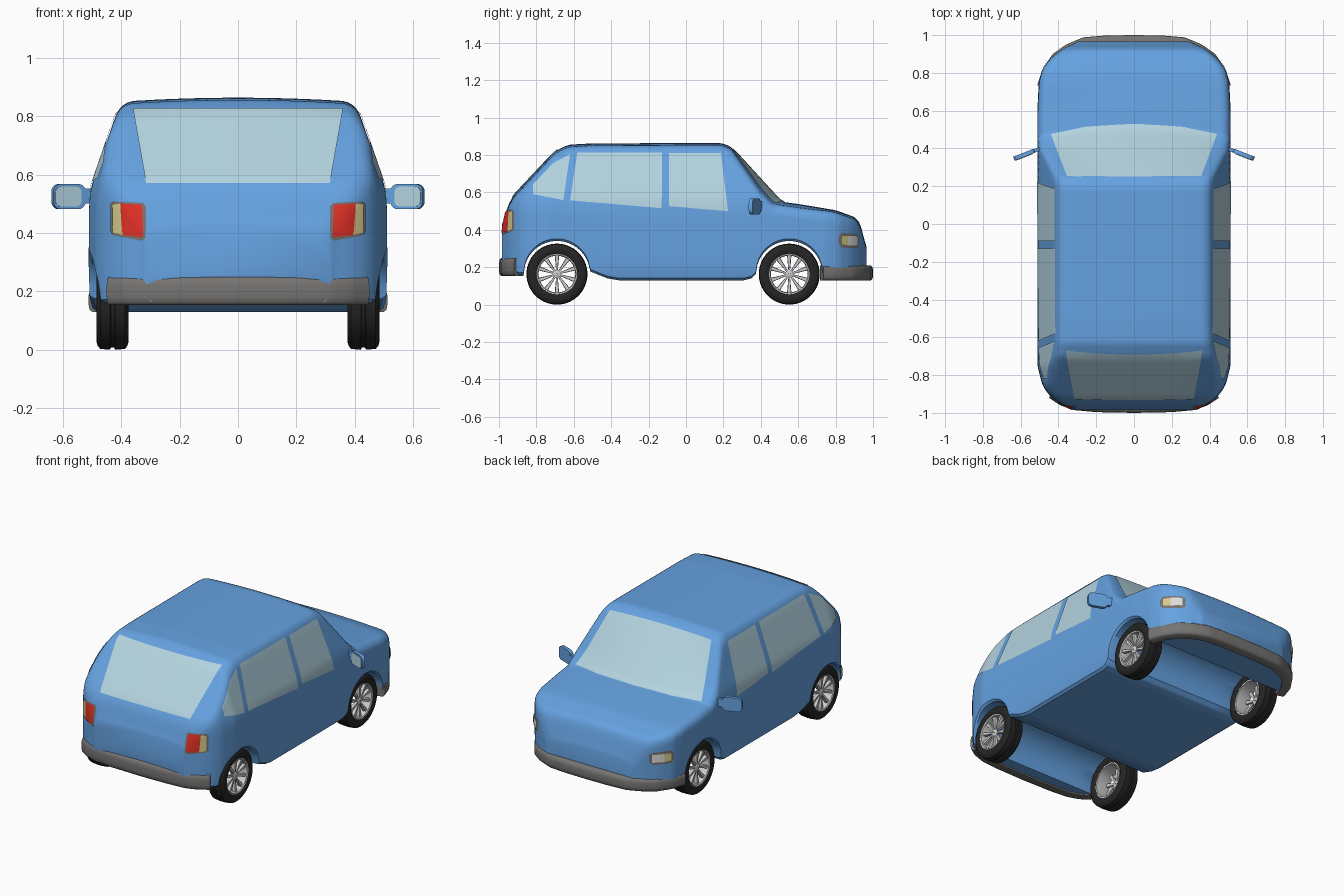
import bpy, bmesh, math
from mathutils import Vector, Matrix
from mathutils.bvhtree import BVHTree

if "Cube" in bpy.data.objects:
    bpy.data.objects.remove(bpy.data.objects["Cube"])


def material(name, r, g, b):
    m = bpy.data.materials.new(name)
    m.diffuse_color = (r, g, b, 1)
    m.use_nodes = True
    m.node_tree.nodes["Principled BSDF"].inputs["Base Color"].default_value = m.diffuse_color
    return m


BLUE = material("blue_paint", 0.13, 0.36, 0.75)
GLASS = material("pale_glass", 0.45, 0.65, 0.74)
GREY = material("grey_plastic", 0.18, 0.175, 0.17)
RED = material("red_lens", 0.75, 0.03, 0.02)
CREAM = material("cream_lens", 0.66, 0.58, 0.24)
WHITE = material("white_lens", 0.72, 0.72, 0.72)
TYRE = material("black_rubber", 0.018, 0.018, 0.018)
SILVER = material("silver_rim", 0.62, 0.62, 0.62)


def finish(name, bm, mat, angle=35, recalc=True):
    if recalc:
        bmesh.ops.recalc_face_normals(bm, faces=bm.faces[:])
    me = bpy.data.meshes.new(name)
    bm.to_mesh(me)
    bm.free()
    me.materials.append(mat)
    me.shade_smooth()
    me.set_sharp_from_angle(angle=math.radians(angle))
    ob = bpy.data.objects.new(name, me)
    bpy.context.collection.objects.link(ob)
    return ob


def interp(table, x):
    if x <= table[0][0]:
        return table[0][1]
    for (x0, y0), (x1, y1) in zip(table, table[1:]):
        if x <= x1:
            return y0 + (y1 - y0) * (x - x0) / (x1 - x0)
    return table[-1][1]


def soft(table, x, d=0.012):
    return sum(interp(table, x + k * d) for k in (-1.5, -1, -.5, 0, .5, 1, 1.5)) / 7


def bridge(bm, rings, close_ring=True, close_path=False):
    n = len(rings[0])
    pairs = list(zip(rings, rings[1:])) + ([(rings[-1], rings[0])] if close_path else [])
    for a, b in pairs:
        for i in range(n if close_ring else n - 1):
            j = (i + 1) % n
            bm.faces.new((a[i], a[j], b[j], b[i]))


# Body: cross-sections lofted along y; roof line, floor line and widths from short tables
TOP = [(-.985, .40), (-.965, .50), (-.93, .575), (-.70, .82), (-.63, .855), (-.5, .862), (.19, .864),
       (.24, .845), (.51, .55), (.6, .538), (.8, .505), (.91, .465), (.94, .42), (.955, .34), (.965, .28)]
FLOOR = [(-.985, .165), (-.87, .16), (-.52, .18), (-.47, .16), (-.42, .14), (-.36, .13), (.31, .13),
         (.35, .14), (.38, .17), (.72, .165), (.75, .14), (.965, .135)]
WIDTH = [(.12, .49), (.17, .508), (.3, .512), (.5, .51), (.56, .503), (.80, .42), (.87, .396)]
PLAN = [(-.985, .58), (-.97, .68), (-.94, .80), (-.9, .89), (-.85, .95), (-.75, 1), (.6, 1), (.75, .985),
        (.82, .95), (.88, .86), (.92, .76), (.95, .66), (.965, .55)]
SWEEP = [(.25, 0), (.4, .055), (.6, .055), (.75, 0)]
AXLES, WHEEL_Z, ARCH = (-.69, .552), .163, .177


def floor_z(y):
    z = interp(FLOOR, y)
    for a in AXLES:
        if abs(y - a) < ARCH:
            z = max(z, WHEEL_Z + math.sqrt(ARCH ** 2 - (y - a) ** 2))
    return z


def half_section(y):
    plan, zb = soft(PLAN, y), floor_z(y)

    def width(z):
        return soft(WIDTH, z) * plan

    def top(q):
        return soft(TOP, y + interp(SWEEP, y) * q * q) - .014 * q * q
    zt = max(top(.93), zb + .06)
    r = min(.055, .4 * (zt - zb))
    we = width(zt)
    pts = [(we * 0, top(0))]
    pts += [((we - r) * i / 8, top((1 - r / we) * i / 8)) for i in range(1, 9)]
    a, c, e = Vector(pts[-1]), Vector((we, zt)), Vector((width(zt - r), zt - r))
    for i in range(1, 7):
        t = i / 6
        p = a * (1 - t) ** 2 + c * 2 * t * (1 - t) + e * t * t
        pts.append((p.x, p.y))
    z0, z1 = zt - r, zb + .012
    pts += [(width(z0 + (z1 - z0) * i / 14), z0 + (z1 - z0) * i / 14) for i in range(1, 15)]
    wb = width(zb) - .012
    pts += [(wb, zb), (wb * .6, zb), (0, zb)]
    return pts


bm = bmesh.new()
rings = []
N = 300
for k in range(N + 1):
    y = -.985 + 1.95 * k / N
    h = half_section(y)
    loop = h + [(-x, z) for x, z in h[-2:0:-1]]
    rings.append([bm.verts.new((x, y, z)) for x, z in loop])
bridge(bm, rings)
bm.faces.new(rings[0])
bm.faces.new(rings[-1])
bmesh.ops.recalc_face_normals(bm, faces=bm.faces[:])
bvh = BVHTree.FromBMesh(bm)
finish("car_body", bm, BLUE)


def along(poly, u):
    """Point at fraction u of a polyline's length."""
    pts = [Vector(p) for p in poly]
    lens = [(b - a).length for a, b in zip(pts, pts[1:])]
    d = u * sum(lens)
    for a, b, l in zip(pts, pts[1:], lens):
        if d <= l + 1e-9:
            return a.lerp(b, d / l)
        d -= l
    return pts[-1]


def patch(name, mat, low, high, axis, sign=1, lift=.004, nu=20, nv=14):
    """Thin plate between two outline curves, projected on the body along one axis."""
    bm = bmesh.new()
    rows, normal = [], None
    for j in range(nv + 1):
        row = []
        for i in range(nu + 1):
            a, b = along(low, i / nu).lerp(along(high, i / nu), j / nv)
            if axis == "x":
                o, d = Vector((2 * sign, a, b)), Vector((-sign, 0, 0))
            elif axis == "y":
                o, d = Vector((a * sign, -2, b)), Vector((0, 1, 0))
            else:
                o, d = Vector((a, b, 2)), Vector((0, 0, -1))
            hit, n, _, _ = bvh.ray_cast(o, d)
            if hit is None:
                hit, n, _, _ = bvh.find_nearest(o + d * 1.5)
            normal = normal or n
            row.append(bm.verts.new(hit + n * lift))
        rows.append(row)
    bridge(bm, rows, close_ring=False)
    bm.normal_update()
    bm.faces.ensure_lookup_table()
    if bm.faces[0].normal.dot(normal) < 0:
        bmesh.ops.reverse_faces(bm, faces=bm.faces[:])
    finish(name, bm, mat, 60, recalc=False)


# Windscreen and rear window
patch("windscreen", GLASS, [(-.44, .475), (-.25, .515), (0, .53), (.25, .515), (.44, .475)],
      [(-.355, .25), (.355, .25)], "z", nu=32)
patch("rear_window", GLASS, [(-.315, .57), (.315, .57)], [(-.36, .825), (.36, .825)], "y", nu=28)

for s, side in ((1, "right"), (-1, "left")):
    # Side windows
    patch("front_door_window_" + side, GLASS, [(-.09, .526), (.225, .499)], [(-.09, .808), (.187, .808)], "x", s)
    patch("rear_door_window_" + side, GLASS, [(-.62, .557), (-.13, .515)], [(-.581, .812), (-.128, .812)], "x", s)
    patch("quarter_window_" + side, GLASS, [(-.818, .59), (-.656, .558)],
          [(-.818, .64), (-.71, .755), (-.62, .803)], "x", s)
    # Tail lamps: grey frame, red inner lens, cream outer lens
    patch("tail_lamp_frame_" + side, GREY, [(.315, .385), (.325, .373), (.425, .392), (.435, .405)],
          [(.315, .49), (.325, .502), (.425, .508), (.435, .498)], "y", s, .004)
    patch("tail_lamp_red_" + side, RED, [(.322, .385), (.392, .393)], [(.328, .495), (.4, .5)], "y", s, .008)
    patch("tail_lamp_cream_" + side, CREAM, [(.392, .393), (.425, .402)], [(.4, .5), (.426, .498)], "y", s, .008)
    # Headlamps
    patch("headlamp_frame_" + side, GREY, [(.815, .325), (.83, .305), (.905, .3), (.92, .31)],
          [(.815, .365), (.83, .383), (.905, .378), (.92, .365)], "x", s, .004)
    patch("headlamp_cream_" + side, CREAM, [(.83, .322), (.865, .316)], [(.83, .365), (.865, .368)], "x", s, .008)
    patch("headlamp_white_" + side, WHITE, [(.865, .316), (.91, .316)], [(.865, .368), (.91, .365)], "x", s, .008)


# Bumpers: rounded section swept round the plan curve
def bumper(name, plan, z0, z1):
    bm = bmesh.new()
    path = [(-x, y) for x, y in plan[:0:-1]] + plan
    h = z1 - z0
    section = [(.06, 0), (.012, 0), (.003, .1), (0, .3), (0, .7), (.004, .9), (.014, 1), (.06, 1)]
    n = 48
    rings = []
    for k in range(n + 1):
        p = along(path, k / n)
        t = along(path, min(1, k / n + .03)) - along(path, max(0, k / n - .03))
        inward = Vector((-t.y, t.x)).normalized()
        if inward.y * p.y > 0:
            inward = -inward
        rings.append([bm.verts.new((p.x + inward.x * d, p.y + inward.y * d, z0 + f * h)) for d, f in section])
    bridge(bm, rings)
    bm.faces.new(rings[0])
    bm.faces.new(rings[-1])
    finish(name, bm, GREY, 50)


bumper("front_bumper", [(0, 1.0), (.15, .998), (.27, .988), (.36, .95), (.43, .9), (.485, .82), (.512, .735)], .13, .21)
bumper("rear_bumper", [(0, -1.0), (.2, -.996), (.32, -.985), (.39, -.96), (.45, -.92)], .153, .25)


# Wheels
def lathe(bm, profile, centre, s, seg=56):
    rings = []
    for k in range(seg):
        a = 2 * math.pi * k / seg
        rings.append([bm.verts.new((centre[0] + s * x, centre[1] + r * math.cos(a), centre[2] + r * math.sin(a)))
                      for x, r in profile])
    bridge(bm, rings, close_path=True)


half_tyre = [(.048, .108), (.054, .118), (.055, .135), (.051, .15), (.042, .16), (.009, .163), (.006, .156)]
tyre_profile = half_tyre + [(-x, r) for x, r in half_tyre[::-1]]
rim_profile = [(.047, .111), (.05, .108), (.047, .101), (.03, .098), (-.047, .1), (-.047, .111)]
hub_profile = [(.012, .004), (.012, .022), (.034, .022), (.038, .016), (.038, .004)]
for y, end in zip(AXLES, ("rear", "front")):
    for s, side in ((1, "right"), (-1, "left")):
        c = (s * .43, y, WHEEL_Z)
        bm = bmesh.new()
        lathe(bm, tyre_profile, c, s)
        finish(f"{end}_tyre_{side}", bm, TYRE, 40)
        bm = bmesh.new()
        lathe(bm, rim_profile, c, s)
        lathe(bm, hub_profile, c, s, 24)
        for k in range(10):
            turn = Matrix.Translation(c) @ Matrix.Rotation(2 * math.pi * k / 10, 4, "X")
            ends = []
            for r, w, x0, x1 in ((.012, .004, .016, .034), (.103, .012, .022, .040)):
                ends.append([bm.verts.new(turn @ Vector((s * x, v, r)))
                             for x, v in ((x0, -w), (x0, w), (x1, w * .8), (x1, -w * .8))])
            bridge(bm, ends)
            bm.faces.new(ends[0])
            bm.faces.new(ends[1])
        finish(f"{end}_rim_{side}", bm, SILVER)


# Door mirrors: rounded housing, stalk and glass plate
def block(name, mat, size, place, bevel):
    bm = bmesh.new()
    bmesh.ops.create_cube(bm, size=1, matrix=Matrix.Diagonal((*size, 1)))
    if bevel:
        edges = [e for e in bm.edges if abs((e.verts[0].co - e.verts[1].co).y) > 1e-6]
        bmesh.ops.bevel(bm, geom=edges, offset=bevel, segments=5, affect="EDGES", profile=.5)
    bmesh.ops.transform(bm, matrix=place, verts=bm.verts[:])
    return finish(name, bm, mat)


for s, side in ((1, "right"), (-1, "left")):
    place = Matrix.Translation((s * .581, .367, .525)) @ Matrix.Rotation(-s * .37, 4, "Z")
    block("mirror_housing_" + side, BLUE, (.118, .022, .086), place, .026)
    block("mirror_glass_" + side, GLASS, (.096, .004, .068), place @ Matrix.Translation((s * .005, -.012, 0)), .02)
    block("mirror_stalk_" + side, BLUE, (.07, .018, .05), place @ Matrix.Translation((-s * .07, 0, .002)), .012)
